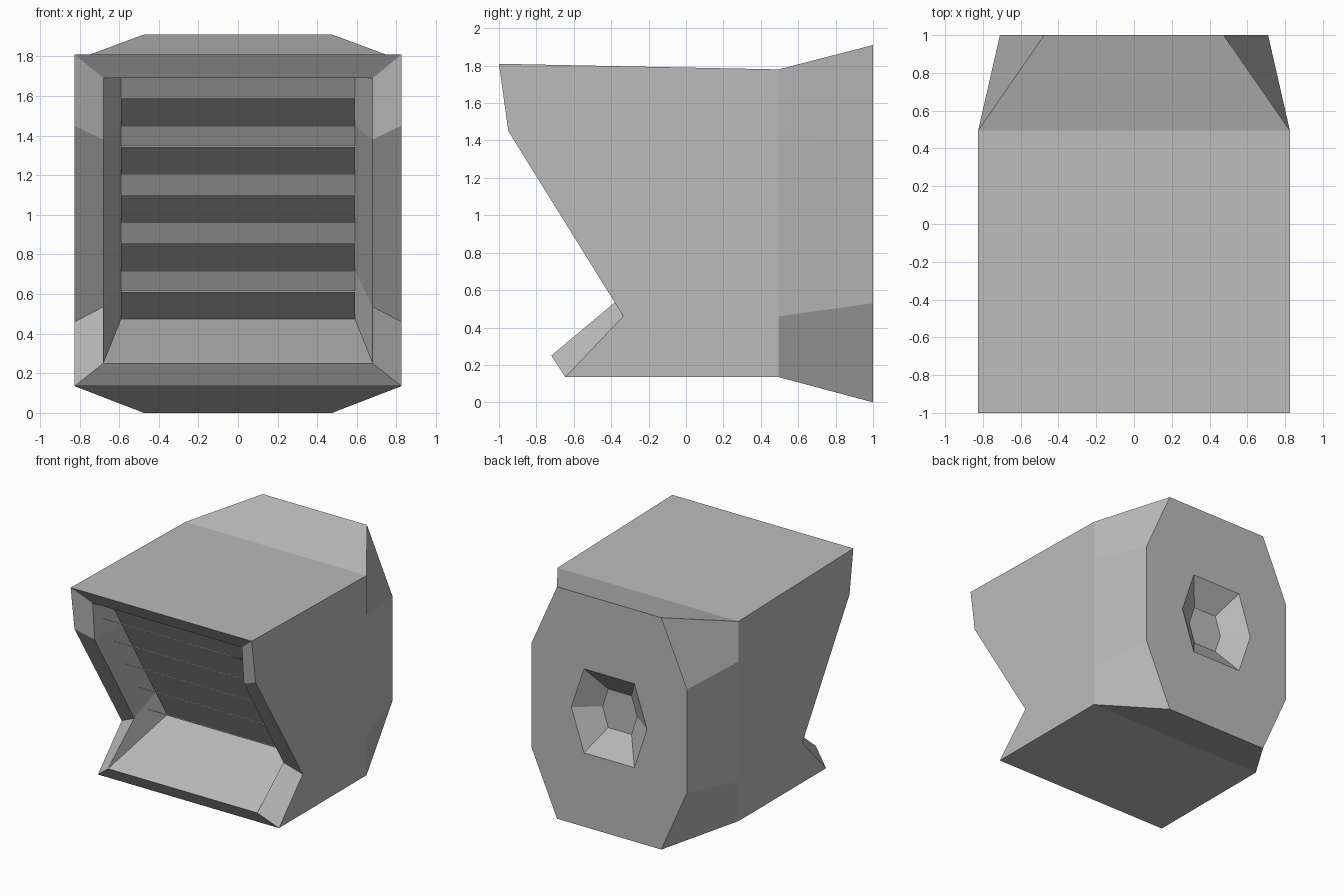
import bpy
import bmesh

cube = bpy.data.objects.get("Cube")
if cube:
    bpy.data.objects.remove(cube, do_unlink=True)

# Single plain grey for the whole model
grey = bpy.data.materials.new("plain_grey")
grey.use_nodes = True
colour = (0.5, 0.5, 0.5, 1)
grey.diffuse_color = colour
grey.node_tree.nodes["Principled BSDF"].inputs["Base Color"].default_value = colour


def finish(name, bm):
    mesh = bpy.data.meshes.new(name)
    bm.to_mesh(mesh)
    bm.free()
    obj = bpy.data.objects.new(name, mesh)
    bpy.context.collection.objects.link(obj)
    mesh.materials.append(grey)
    return obj


def ring(bm, xs, ys, zs):
    """Eight points: the left side from top to bottom, then its mirror back up."""
    half = list(zip(xs, ys, zs))
    points = half + [(-x, y, z) for x, y, z in reversed(half)]
    return [bm.verts.new(p) for p in points]


def panel_y(z):
    """Depth of the sloping grille panel at a height."""
    return -0.08 - 0.607 * (z - 0.475)


# Housing: rings from the back socket, round the outside, into the front recess
W, RIM, INNER, MID = 0.825, 0.68, 0.59, 0.955
panel_z = [1.69, 1.45, 0.72, 0.475]
hex_x, hex_z = [0.23, 0.345, 0.345, 0.23], [0.346, 0, 0, -0.346]
bm = bmesh.new()
rings = [
    ring(bm, [x * 0.46 for x in hex_x], [0.86] * 4, [MID + z * 0.46 for z in hex_z]),
    ring(bm, hex_x, [1] * 4, [MID + z for z in hex_z]),
    ring(bm, [0.475, 0.71, 0.71, 0.475], [1] * 4, [1.91, 1.38, 0.53, 0]),
    ring(bm, [W] * 4, [0.495] * 4, [1.78, 1.45, 0.46, 0.135]),
    ring(bm, [W] * 4, [-1, -0.95, -0.335, -0.645], [1.81, 1.45, 0.46, 0.135]),
    ring(bm, [RIM] * 4, [-0.92, -0.895, -0.38, -0.72], [1.69, 1.38, 0.535, 0.25]),
    ring(bm, [INNER] * 4, [panel_y(z) for z in panel_z], panel_z),
]
for a, b in zip(rings, rings[1:]):
    for i in range(8):
        j = (i + 1) % 8
        bm.faces.new((a[i], a[j], b[j], b[i]))
bm.faces.new(rings[0])
bm.faces.new(rings[-1])
bmesh.ops.remove_doubles(bm, verts=bm.verts, dist=0.0005)
bmesh.ops.recalc_face_normals(bm, faces=bm.faces)
finish("housing", bm)

# Grille: thin blades rising forward from the panel
for k in range(5):
    root_z = 1.45 - 0.244 * k
    root_y = panel_y(root_z)
    bm = bmesh.new()
    corners = [(-INNER, 0, 0), (INNER, 0, 0), (INNER, -0.25, 0.14), (-INNER, -0.25, 0.14)]
    bm.faces.new([bm.verts.new((x, root_y + y, root_z + z)) for x, y, z in corners])
    blade = finish(f"grille_blade_{k + 1}", bm)
    thick = blade.modifiers.new("thickness", "SOLIDIFY")
    thick.thickness = 0.008
    thick.offset = 0
